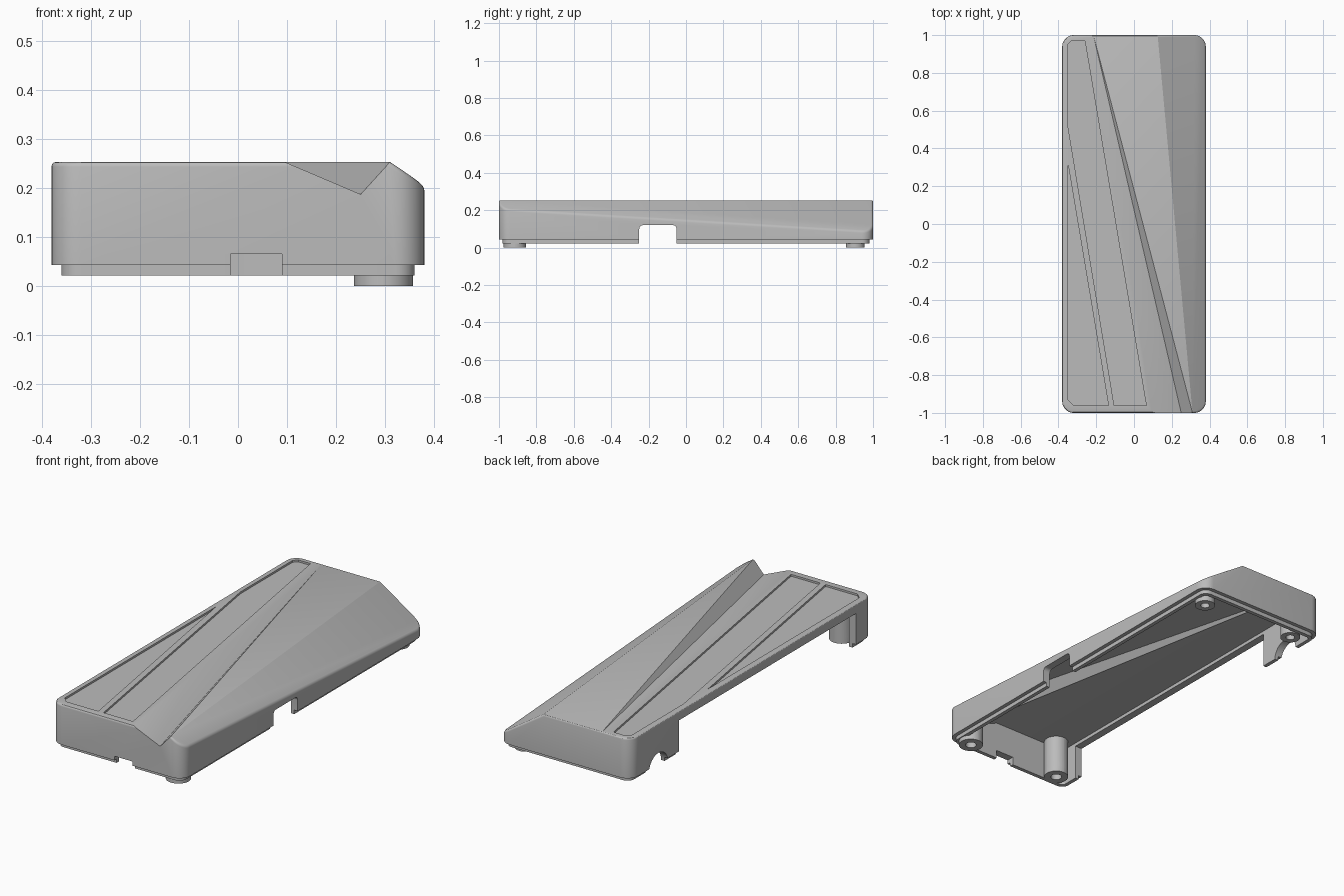
import bpy, bmesh, math
from mathutils import Vector

if "Cube" in bpy.data.objects:
    bpy.data.objects.remove(bpy.data.objects["Cube"])

TOP, RIM, LIP = 0.253, 0.043, 0.022
WALL, ROOF = 0.04, 0.03

grey = bpy.data.materials.new("plain_grey")
grey.use_nodes = True
grey.diffuse_color = (0.5, 0.5, 0.5, 1)
grey.node_tree.nodes["Principled BSDF"].inputs["Base Color"].default_value = (0.5, 0.5, 0.5, 1)


def to_object(name, bm):
    bmesh.ops.recalc_face_normals(bm, faces=bm.faces)
    mesh = bpy.data.meshes.new(name)
    bm.to_mesh(mesh)
    bm.free()
    mesh.materials.append(grey)
    obj = bpy.data.objects.new(name, mesh)
    bpy.context.collection.objects.link(obj)
    return obj


def rounded_rect(x0, x1, y0, y1, r, steps=8):
    pts = []
    corners = [(x1 - r, y1 - r), (x0 + r, y1 - r), (x0 + r, y0 + r), (x1 - r, y0 + r)]
    for i, (cx, cy) in enumerate(corners):
        for s in range(steps + 1):
            a = math.pi / 2 * (i + s / steps)
            pts.append((cx + r * math.cos(a), cy + r * math.sin(a)))
    return pts


def prism_mesh(pts, lo, hi, axis="z"):
    """Extrude an outline along z, or along x with the outline in (y, z)."""
    bm = bmesh.new()
    place = (lambda p, h: (p[0], p[1], h)) if axis == "z" else (lambda p, h: (h, p[0], p[1]))
    face = bm.faces.new([bm.verts.new(place(p, lo)) for p in pts])
    extruded = bmesh.ops.extrude_face_region(bm, geom=[face])["geom"]
    move = Vector(place((0, 0), hi - lo))
    bmesh.ops.translate(bm, vec=move, verts=[g for g in extruded if isinstance(g, bmesh.types.BMVert)])
    bmesh.ops.recalc_face_normals(bm, faces=bm.faces)
    return bm


def prism(name, pts, lo, hi, axis="z"):
    return to_object(name, prism_mesh(pts, lo, hi, axis))


def box(name, x0, x1, y0, y1, z0, z1):
    return prism(name, [(x0, y0), (x1, y0), (x1, y1), (x0, y1)], z0, z1)


def cylinder(name, x, y, r, z0, z1):
    return prism(name, rounded_rect(x - r, x + r, y - r, y + r, r * 0.999), z0, z1)


def combine(target, tool, operation="DIFFERENCE"):
    mod = target.modifiers.new("combine", "BOOLEAN")
    mod.operation, mod.solver, mod.object = operation, "EXACT", tool
    bpy.context.view_layer.objects.active = target
    bpy.ops.object.modifier_apply(modifier=mod.name)
    bpy.data.objects.remove(tool)


def block(name, inset, z0, drop, fillet=0):
    """Rounded block with the long sloping facet and the tapering valley in its top."""
    bm = prism_mesh(rounded_rect(-0.38 + inset, 0.38 - inset, -1 + inset, 1 - inset, 0.06 - inset), z0, TOP - drop)
    a, b, c = (Vector(p) for p in ((0.31, -1, TOP - drop), (0.125, 1, TOP - drop), (0.38, 1, 0.085 - drop)))
    normal = (b - a).cross(c - a)
    if normal.z < 0:
        normal.negate()
    cut = bmesh.ops.bisect_plane(bm, geom=bm.verts[:] + bm.edges[:] + bm.faces[:],
                                 plane_co=a, plane_no=normal, clear_outer=True)
    bmesh.ops.holes_fill(bm, edges=[e for e in cut["geom_cut"] if isinstance(e, bmesh.types.BMEdge)])
    bmesh.ops.recalc_face_normals(bm, faces=bm.faces)
    if fillet:
        rim = [e for e in bm.edges if len(e.link_faces) == 2
               and sorted(f.normal.z > 0.3 for f in e.link_faces) == [False, True]]
        bmesh.ops.bevel(bm, geom=rim, offset=fillet, segments=3, profile=0.5, affect="EDGES")
    obj = to_object(name, bm)

    # valley cutter: one V section sliding from the front to a point at the back
    bm = bmesh.new()
    for t in (1.05, -0.05):
        x, y, z = -0.215 + 0.465 * t, 1 - 2 * t, TOP - drop - 0.066 * t
        for dx, dz in ((0, 0), (-0.31, 0.132), (0.12, 0.132)):
            bm.verts.new((x + dx, y, z + dz))
    bmesh.ops.convex_hull(bm, input=bm.verts)
    combine(obj, to_object("valley_cutter", bm))
    return obj


# outer block with the stepped lip below it
shell = block("enclosure_shell", 0, RIM, 0, 0.01)
combine(shell, prism("lip", rounded_rect(-0.36, 0.36, -0.98, 0.98, 0.04), LIP, 0.06), "UNION")

# hollow interior, leaving the four screw posts standing
posts = [(0.296, -0.915, 0.06, 0), (0.296, 0.905, 0.05, 0),
         (-0.26, -0.915, 0.06, LIP), (-0.26, 0.905, 0.05, LIP)]
cavity = block("cavity", WALL, -0.02, ROOF)
for x, y, r, z in posts:
    combine(cavity, cylinder("post", x, y, r, -0.05, 0.4))
combine(shell, cavity)
for x, y, r, z in posts:
    combine(shell, cylinder("post_end", x, y, r, z, 0.06), "UNION")
    combine(shell, cylinder("screw_hole", x, y, r * 0.45, -0.05, 0.075))

# recessed panels on the top
combine(shell, prism("long_panel", [(-0.35, 0.95), (-0.33, 0.97), (-0.26, 0.97), (0.065, -0.96),
                                    (-0.105, -0.96), (-0.35, 0.52)], TOP - 0.01, 0.3))
combine(shell, prism("corner_panel", [(-0.35, 0.32), (-0.135, -0.96), (-0.32, -0.96),
                                      (-0.35, -0.93)], TOP - 0.01, 0.3))

# openings in the walls: side notch, front notch, large side opening, cable arch
combine(shell, prism("side_notch", rounded_rect(-0.25, -0.05, -0.1, 0.12, 0.02), 0.3, 0.5, "x"))
combine(shell, box("front_notch", -0.015, 0.09, -1.1, -0.95, -0.1, 0.065))
combine(shell, box("side_opening", -0.5, -0.33, -0.86, 0.6, -0.1, 0.205))
combine(shell, prism("cable_arch", rounded_rect(0.69, 0.85, -0.06, 0.1, 0.0799), -0.5, -0.33, "x"))

bpy.ops.object.select_all(action="DESELECT")
shell.select_set(True)
bpy.context.view_layer.objects.active = shell
bpy.ops.object.shade_smooth_by_angle(angle=math.radians(30))
